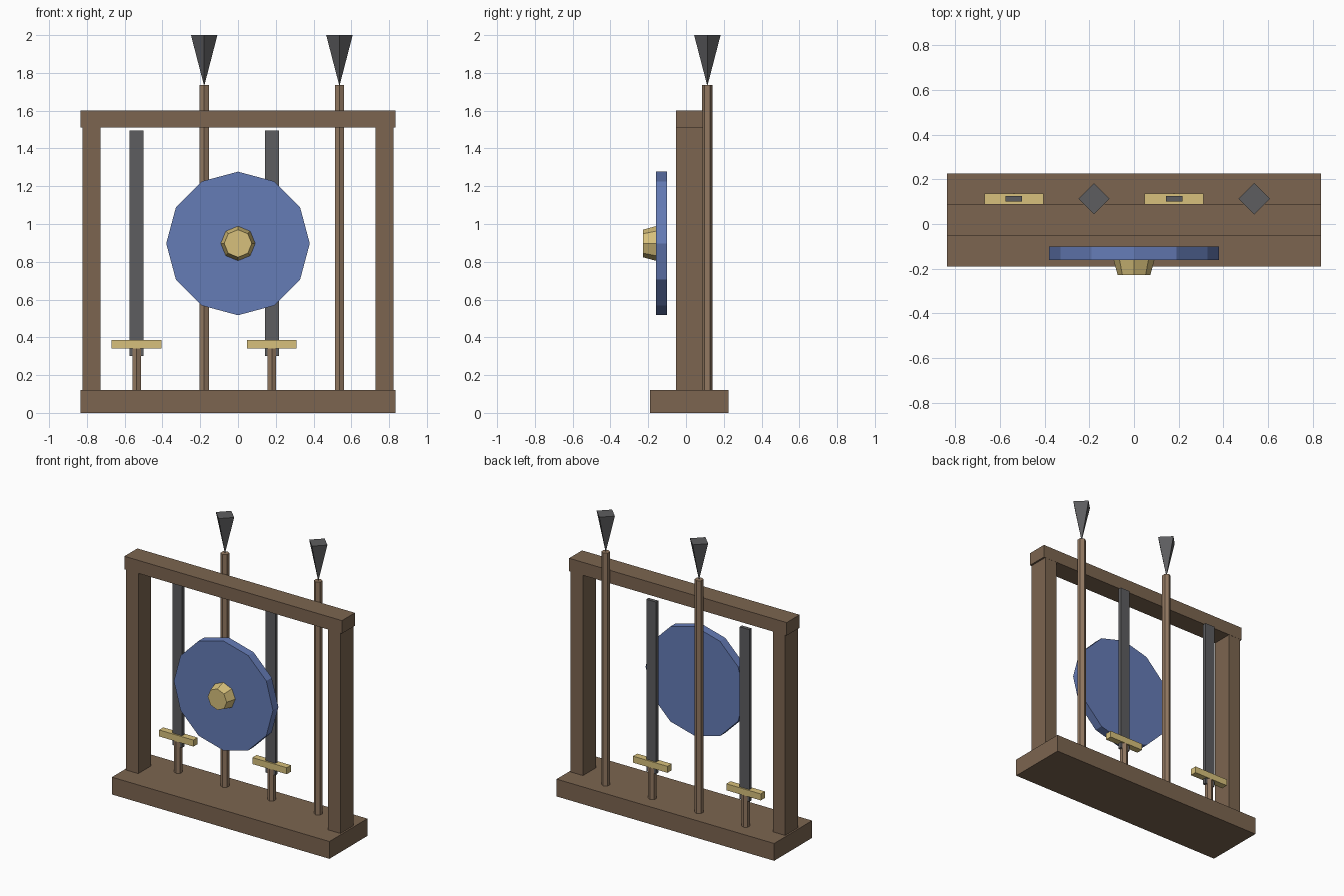
import bpy
from math import pi

if "Cube" in bpy.data.objects:
    bpy.data.objects.remove(bpy.data.objects["Cube"])


def material(name, rgb):
    m = bpy.data.materials.new(name)
    m.diffuse_color = (*rgb, 1)
    m.use_nodes = True
    m.node_tree.nodes["Principled BSDF"].inputs["Base Color"].default_value = m.diffuse_color
    return m


WOOD = material("dark_wood", (0.20, 0.13, 0.08))
SHAFT = material("light_wood", (0.29, 0.19, 0.12))
STEEL = material("steel", (0.11, 0.11, 0.115))
BRASS = material("brass", (0.68, 0.53, 0.20))
BLUE = material("blue_paint", (0.13, 0.20, 0.47))


def finish(name, mat):
    ob = bpy.context.object
    ob.name = name
    ob.data.materials.append(mat)
    return ob


def box(name, mat, x, y, z):
    """Box from (min, max) pairs."""
    bpy.ops.mesh.primitive_cube_add(size=1, location=[sum(p) / 2 for p in (x, y, z)])
    ob = finish(name, mat)
    ob.scale = [p[1] - p[0] for p in (x, y, z)]
    bpy.ops.object.transform_apply(location=False, rotation=False, scale=True)
    return ob


def cone(name, mat, sides, r1, r2, depth, loc, rot=(0, 0, 0)):
    bpy.ops.mesh.primitive_cone_add(vertices=sides, radius1=r1, radius2=r2,
                                    depth=depth, location=loc, rotation=rot)
    return finish(name, mat)


def around(c, w):
    return (c - w / 2, c + w / 2)


# Frame: base, two posts, top beam
box("base", WOOD, (-0.835, 0.835), (-0.19, 0.226), (0, 0.12))
for side, s in (("left", -1), ("right", 1)):
    box(f"{side}_post", WOOD, around(s * 0.776, 0.094), around(0.018, 0.14), (0.12, 1.51))
box("top_beam", WOOD, (-0.835, 0.835), around(0.018, 0.142), (1.51, 1.6))

# Round shield with a tapered boss, both facing the front
cone("shield", BLUE, 12, 0.38, 0.38, 0.06, (0, -0.13, 0.897), (pi / 2, 0, 0))
cone("shield_boss", BRASS, 8, 0.092, 0.073, 0.07, (0, -0.193, 0.897), (pi / 2, 0, 0))

# Weapons stand in a row behind the frame, swords and spears alternating
Y = 0.113
for i, x in enumerate((-0.537, 0.179), 1):
    box(f"sword_blade_{i}", STEEL, around(x, 0.074), around(Y, 0.025), (0.302, 1.495))
    box(f"sword_guard_{i}", BRASS, around(x, 0.264), around(Y, 0.046), (0.34, 0.385))
    cone(f"sword_grip_{i}", SHAFT, 6, 0.026, 0.026, 0.23, (x, Y, 0.225))
for i, x in enumerate((-0.179, 0.537), 1):
    cone(f"spear_shaft_{i}", SHAFT, 6, 0.028, 0.028, 1.625, (x, Y, 0.9225))
    cone(f"spear_head_{i}", STEEL, 4, 0, 0.07, 0.27, (x, Y, 1.865))
